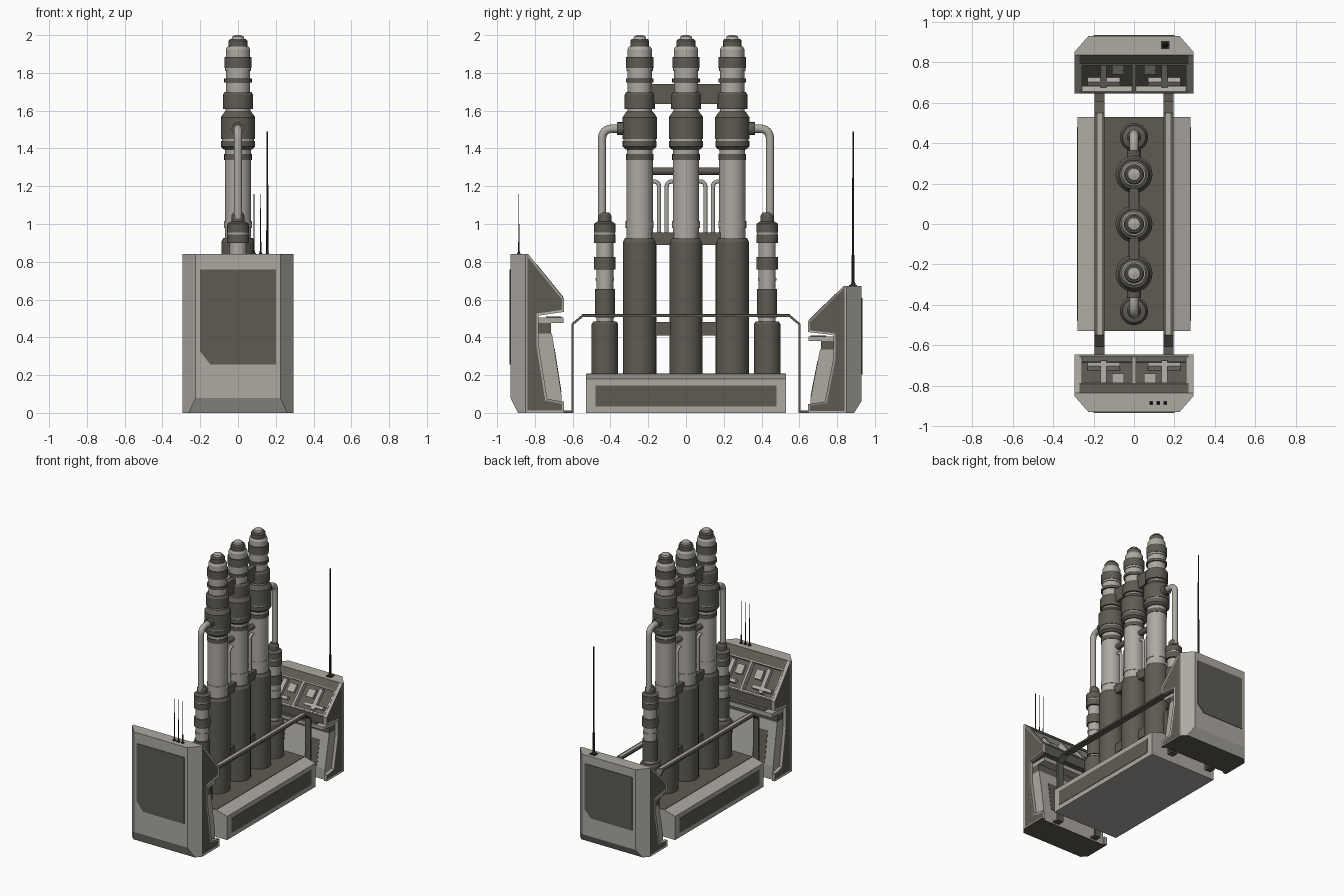
import bpy, bmesh, math
from mathutils import Matrix, Vector

if "Cube" in bpy.data.objects:
    bpy.data.objects.remove(bpy.data.objects["Cube"])


def material(name, rgb):
    m = bpy.data.materials.new(name)
    m.diffuse_color = (*rgb, 1)
    m.use_nodes = True
    m.node_tree.nodes["Principled BSDF"].inputs["Base Color"].default_value = m.diffuse_color
    return m


MATS = [material("light_grey", (0.42, 0.40, 0.365)),
        material("dark_olive_grey", (0.112, 0.105, 0.085)),
        material("near_black", (0.03, 0.03, 0.028))]
L, D, K = 0, 1, 2


def finish(bm, name, smooth=False):
    bmesh.ops.recalc_face_normals(bm, faces=bm.faces)
    me = bpy.data.meshes.new(name)
    bm.to_mesh(me)
    bm.free()
    for m in MATS:
        me.materials.append(m)
    ob = bpy.data.objects.new(name, me)
    bpy.context.collection.objects.link(ob)
    if smooth:
        bpy.ops.object.select_all(action='DESELECT')
        ob.select_set(True)
        bpy.context.view_layer.objects.active = ob
        bpy.ops.object.shade_smooth_by_angle(angle=math.radians(35))
    return ob


def loft(name, rings, mat, smooth=False, seg_mats=None):
    """Skin a list of equal-length point rings and cap both ends."""
    bm = bmesh.new()
    vs = [[bm.verts.new(p) for p in r] for r in rings]
    n = len(vs[0])
    for k in range(len(vs) - 1):
        for i in range(n):
            j = (i + 1) % n
            f = bm.faces.new((vs[k][i], vs[k][j], vs[k + 1][j], vs[k + 1][i]))
            f.material_index = seg_mats[k] if seg_mats else mat
    for r, k in ((vs[0], 0), (vs[-1], -1)):
        bm.faces.new(r).material_index = seg_mats[k] if seg_mats else mat
    return finish(bm, name, smooth)


def prism(name, pts, x0, x1, mat):
    """Extrude a (y, z) outline along x."""
    return loft(name, [[(x, y, z) for y, z in pts] for x in (x0, x1)], mat)


def box(name, x0, x1, y0, y1, z0, z1, mat):
    return prism(name, [(y0, z0), (y1, z0), (y1, z1), (y0, z1)], x0, x1, mat)


def lathe(name, x, y, bands, n=32):
    """bands: (z0, r0, z1, r1, material) stacked upward."""
    prof, mats = [], []
    for z0, r0, z1, r1, m in bands:
        if prof:
            mats.append(m if r0 > prof[-1][1] else mats[-1])
        prof += [(z0, r0), (z1, r1)]
        mats.append(m)
    rings = [[(x + r * math.cos(a), y + r * math.sin(a), z)
              for a in (math.tau * i / n for i in range(n))] for z, r in prof]
    return loft(name, rings, L, True, mats)


def tube(name, pts, r, bend, mat, n=16):
    """Round pipe in the yz plane (x = 0) with rounded corners."""
    pts = [Vector((0, y, z)) for y, z in pts]
    path = [pts[0]]
    for a, b, c in zip(pts, pts[1:], pts[2:]):
        p, q = b + (a - b).normalized() * bend, b + (c - b).normalized() * bend
        path += [p * (1 - t) ** 2 + b * 2 * t * (1 - t) + q * t * t for t in (i / 8 for i in range(9))]
    path.append(pts[-1])
    rings = []
    for i, p in enumerate(path):
        d = (path[min(i + 1, len(path) - 1)] - path[max(i - 1, 0)]).normalized()
        side = Vector((1, 0, 0))
        up = d.cross(side)
        rings.append([p + (side * math.cos(a) + up * math.sin(a)) * r
                      for a in (math.tau * k / n for k in range(n))])
    return loft(name, rings, mat, True)


def paint_bottom(ob):
    for f in ob.data.polygons:
        if f.normal.z < -0.9 and f.center.z < 0.01:
            f.material_index = D
    return ob


# Base plinth with sloped shoulders, dark deck and side panels
sec = [(-.28, 0), (.28, 0), (.28, .18), (.19, .205), (-.19, .205), (-.28, .18)]
loft("base_plinth", [[(x, y, z) for x, z in sec] for y in (-.53, .53)], L)
box("base_deck", -.19, .19, -.528, .528, .2, .208, D)
for s in (-1, 1):
    box("base_side_panel", s * .276, s * .283, -.48, .48, .035, .145, D)

# Three tall columns
COLUMN = [(.2, .088, .905, .088, D), (.905, .088, .925, .078, D), (.925, .07, .98, .07, L),
          (.98, .074, 1.015, .074, L), (1.015, .07, 1.34, .07, L), (1.34, .073, 1.37, .073, D),
          (1.37, .068, 1.395, .068, L), (1.395, .075, 1.41, .09, D), (1.41, .09, 1.44, .09, D),
          (1.44, .086, 1.45, .086, L), (1.45, .091, 1.565, .091, D), (1.565, .091, 1.595, .07, D),
          (1.595, .066, 1.61, .066, L), (1.61, .08, 1.685, .08, D), (1.685, .08, 1.7, .07, D),
          (1.7, .064, 1.75, .064, L), (1.75, .073, 1.77, .073, D), (1.77, .064, 1.81, .064, L),
          (1.81, .069, 1.825, .069, L), (1.825, .072, 1.885, .072, D), (1.885, .064, 1.925, .064, L),
          (1.925, .064, 1.94, .056, L), (1.94, .05, 1.97, .05, D), (1.97, .05, 1.98, .042, D),
          (1.98, .034, 1.993, .03, L), (1.993, .03, 2.0, .014, L)]
for y in (-.245, 0, .245):
    lathe("column", 0, y, COLUMN)

# Outer tanks with elbow pipes into the columns
TANK = [(.2, .07, .47, .07, D), (.47, .07, .485, .06, D), (.485, .045, .505, .045, L),
        (.505, .053, .655, .053, D), (.655, .045, .7, .045, L), (.7, .05, .715, .05, L),
        (.715, .045, .76, .045, L), (.76, .056, .825, .056, D), (.825, .045, .9, .045, L),
        (.9, .058, .945, .058, D), (.945, .055, .955, .055, L), (.955, .058, 1.0, .058, D),
        (1.0, .058, 1.012, .04, D), (1.012, .035, 1.045, .035, D), (1.045, .035, 1.06, .025, D)]
for s in (-1, 1):
    lathe("outer_tank", 0, s * .43, TANK)
    tube("elbow_pipe", [(s * .445, 1.03), (s * .445, 1.505), (s * .3, 1.505)], .022, .06, L)
    tube("elbow_collar", [(s * .365, 1.505), (s * .32, 1.505)], .034, .01, D)
    # Small hooked pipes between the columns
    g = s * .1225
    for t in (-1, 1):
        tube("hook_pipe", [(g + t * .02, .93), (g + t * .02, 1.225), (g + t * .065, 1.225)], .011, .03, L, 12)

# Braces tying the columns together
box("top_brace", -.022, .022, -.22, .22, 1.635, 1.74, D)
tube("middle_brace", [(-.22, 1.28), (.22, 1.28)], .02, .01, D)
box("lower_brace", -.03, .03, -.22, .22, .89, .955, D)
box("bottom_brace", -.03, .03, -.22, .22, .41, .48, D)

# Hand rails along both sides
outer = [(.645, .012), (.607, .012), (.607, .472), (.55, .52)]
inner = [(.645, 0), (.595, 0), (.595, .467), (.545, .508)]
mirror = lambda pts: [(-y, z) for y, z in pts]
rail = outer + mirror(outer)[::-1] + mirror(inner) + inner[::-1]
for s in (-1, 1):
    prism("side_rail", rail, s * .145, s * .195, D)
    box("side_rail_strip", s * .158, s * .18, -.55, .55, .518, .523, L)


def slope(t, h):
    """Point on the sloped console face: t down the slope, h above it."""
    return (-.835 + .629 * t + .778 * h, .84 - .778 * t + .629 * h)


def slab(name, x0, x1, t0, t1, h0, h1, mat):
    return prism(name, [slope(t0, h0), slope(t1, h0), slope(t1, h1), slope(t0, h1)], x0, x1, mat)


def console(tag, scale, turn, aerials):
    parts = []
    add = parts.append
    # Outer shell with chamfered corners and undercut foot
    def ring(x, y, z):
        return [(-.295, -.85, z), (-x, y, z), (x, y, z), (.295, -.85, z)]
    add(paint_bottom(loft(tag + "_shell", [ring(.26, -.89, 0), ring(.225, -.93, .08), ring(.225, -.93, .84)], L)))
    face = [(-.2, .76), (.2, .76), (.2, .255), (-.145, .255), (-.2, .325)]
    add(loft(tag + "_face_panel", [[(x, y, z) for x, z in face] for y in (-.934, -.925)], D))
    # Side wings with inset dark panels
    wing = [(-.85, 0), (-.85, .84), (-.835, .84), (-.645, .605), (-.645, .535), (-.78, .515),
            (-.78, .36), (-.735, .075), (-.66, .06), (-.645, .06), (-.645, 0)]
    for s in (-1, 1):
        w = prism(tag + "_wing", wing, s * .27, s * .295, L)
        bm = bmesh.new()
        bm.from_mesh(w.data)
        fs = [f for f in bm.faces if f.normal.x * s > .9]
        bmesh.ops.inset_individual(bm, faces=fs, thickness=.012, depth=-.004, use_even_offset=True)
        for f in fs:
            f.material_index = D
        bm.to_mesh(w.data)
        bm.free()
        add(paint_bottom(w))
        add(slab(tag + "_screen_rim", s * .258, s * .27, .075, .285, -.04, .002, L))
        add(slab(tag + "_screen_post", s * .135, s * .165, .09, .27, -.04, -.012, L))
        add(slab(tag + "_screen_bar", s * .07, s * .23, .225, .25, -.04, -.01, L))
        add(slab(tag + "_screen_bar", s * .05, s * .11, .11, .18, -.04, -.022, L))
        add(prism(tag + "_leg_panel", [(-.7, .34), (-.664, .11), (-.659, .11), (-.695, .34)], s * .09, s * .2, D))
    # Sloped desk head with recessed screen bay
    add(prism(tag + "_head", [(-.85, .4), (-.85, .838), (-.835, .838), slope(.07, 0), slope(.07, -.04),
                              slope(.29, -.04), slope(.29, 0), (-.645, .605), (-.645, .535),
                              (-.78, .515), (-.78, .4)], -.27, .27, D))
    add(box(tag + "_top_edge", -.27, .27, -.85, -.835, .83, .84, L))
    add(slab(tag + "_screen_divider", -.009, .009, .075, .285, -.04, 0, L))
    add(slab(tag + "_screen_rim_low", -.27, .27, .281, .291, -.03, .003, L))
    add(slab(tag + "_screen_rim_high", -.27, .27, .07, .078, -.03, .003, L))
    # Keyboard shelf, drawer and leg
    add(box(tag + "_shelf", -.27, .27, -.79, -.648, .475, .505, L))
    add(box(tag + "_keyboard", -.2, .2, -.74, -.66, .505, .511, D))
    add(box(tag + "_drawer", -.27, .27, -.79, -.715, .42, .475, D))
    add(paint_bottom(prism(tag + "_leg", [(-.85, 0), (-.85, .42), (-.71, .42), (-.7, .36), (-.66, .1),
                                          (-.66, 0)], -.27, .27, L)))
    for o in parts:
        o.data.transform(turn @ Matrix.Diagonal((1, 1, scale, 1)))
    # Aerials on the roof
    top = .84 * scale
    for x, y, r, tip in aerials:
        b = r * 2.6
        box(tag + "_aerial_foot", x - b, x + b, y - b, y + b, top - .002, top + .006, K)
        lathe(tag + "_aerial", x, y, [(top, r * 2, top + .02, r * 1.3, K),
                                      (top + .02, r, top + (tip - top) * .2, r, K),
                                      (top + (tip - top) * .2, r * .7, tip, r * .6, K)], 10)


console("front_console", 1.0, Matrix.Identity(4), [(x, -.885, .0035, 1.16) for x in (.085, .12, .155)])
console("back_console", .8, Matrix.Rotation(math.pi, 4, 'Z'), [(.155, .885, .008, 1.49)])
